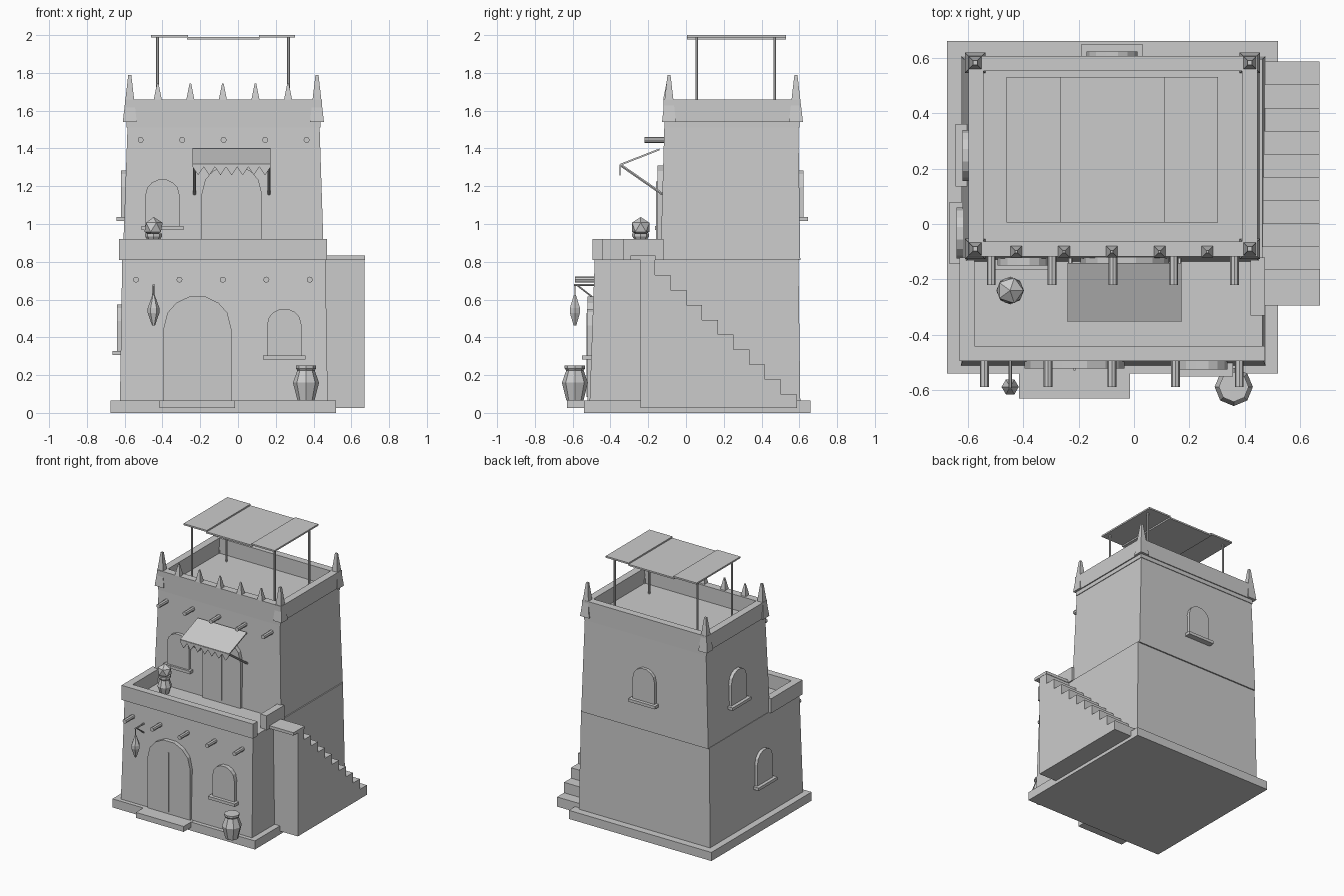
import bpy, math
from mathutils import Matrix, Vector

if "Cube" in bpy.data.objects:
    bpy.data.objects.remove(bpy.data.objects["Cube"])


def mesh(name, verts, faces, mat=None):
    me = bpy.data.meshes.new(name)
    me.from_pydata([tuple(v) for v in verts], [], faces)
    if mat:
        me.transform(mat)
    ob = bpy.data.objects.new(name, me)
    bpy.context.collection.objects.link(ob)
    return ob


def frustum(name, a, b, z0, z1, mat=None):
    """Box between rectangles a (bottom) and b (top): x0, x1, y0, y1."""
    v = [(x, y, z) for r, z in ((a, z0), (b, z1))
         for x, y in ((r[0], r[2]), (r[1], r[2]), (r[1], r[3]), (r[0], r[3]))]
    f = [(3, 2, 1, 0), (4, 5, 6, 7)] + [(i, (i + 1) % 4, (i + 1) % 4 + 4, i + 4) for i in range(4)]
    return mesh(name, v, f, mat)


def box(name, x0, x1, y0, y1, z0, z1, mat=None):
    return frustum(name, (x0, x1, y0, y1), (x0, x1, y0, y1), z0, z1, mat)


def prism(name, prof, d0, d1, mat=None):
    """Profile of (u, z) points extruded along y from d0 to d1."""
    n = len(prof)
    v = [(u, d, z) for d in (d0, d1) for u, z in prof]
    f = [tuple(range(n)), tuple(range(2 * n - 1, n - 1, -1))]
    f += [((i + 1) % n, i, i + n, (i + 1) % n + n) for i in range(n)]
    return mesh(name, v, f, mat)


def lathe(name, prof, x, y, n):
    v = [(x + r * math.cos(2 * math.pi * k / n), y + r * math.sin(2 * math.pi * k / n), z)
         for r, z in prof for k in range(n)]
    f = [(j * n + k, j * n + (k + 1) % n, (j + 1) * n + (k + 1) % n, (j + 1) * n + k)
         for j in range(len(prof) - 1) for k in range(n)]
    f += [tuple(range(n - 1, -1, -1)), tuple(range((len(prof) - 1) * n, len(prof) * n))]
    return mesh(name, v, f)


def rod(name, p, q, r, n=8):
    p, q = Vector(p), Vector(q)
    d = q - p
    ob = lathe(name, [(r, 0), (r, d.length)], 0, 0, n)
    ob.data.transform(Matrix.Translation(p) @ d.to_track_quat('Z', 'Y').to_matrix().to_4x4())
    return ob


def arch(hw, z0, z1):
    """Slightly pointed arch outline."""
    s = z1 - hw * 0.95
    right = [(hw, z0), (hw, s), (hw * .88, s + hw * .48), (hw * .62, s + hw * .77), (hw * .25, z1)]
    return right + [(-u, z) for u, z in reversed(right)]


def window(name, x, y, z0, angle, sill=0.055):
    """Arched panel with a sill; local -y points out of the wall."""
    m = Matrix.Translation((x, y, 0)) @ Matrix.Rotation(math.radians(angle), 4, 'Z')
    prism(name + "_panel", arch(0.092, z0, z0 + 0.245), -0.025, 0.03, m)
    box(name + "_sill", -0.112, 0.112, -sill + 0.005, 0.02, z0 - 0.022, z0, m)


# Plinth, doorstep and two tapering storeys
box("plinth", -0.675, 0.52, -0.54, 0.66, 0, 0.065)
box("doorstep", -0.415, -0.015, -0.63, -0.5, 0.025, 0.066)
frustum("lower_storey", (-0.625, 0.475, -0.51, 0.605), (-0.613, 0.463, -0.483, 0.595), 0.065, 0.815)
frustum("upper_storey", (-0.61, 0.455, -0.135, 0.605), (-0.585, 0.432, -0.115, 0.595), 0.81, 1.51)
box("roof_deck", -0.59, 0.437, -0.115, 0.6, 1.51, 1.545)

# Terrace parapet with a gap for the stairs
box("terrace_parapet_front", -0.63, 0.472, -0.495, -0.44, 0.81, 0.92)
box("terrace_parapet_left", -0.63, -0.575, -0.44, -0.12, 0.81, 0.92)
box("terrace_parapet_right", 0.42, 0.472, -0.33, -0.12, 0.81, 0.92)

# Roof parapet
X0, X1, Y0, Y1, T = -0.598, 0.445, -0.118, 0.607, 0.055
for nm, r in (("front", (X0, X1, Y0, Y0 + T)), ("back", (X0, X1, Y1 - T, Y1)),
              ("left", (X0, X0 + T, Y0 + T, Y1 - T)), ("right", (X1 - T, X1, Y0 + T, Y1 - T))):
    box("roof_parapet_" + nm, *r, 1.54, 1.66)


# Corner pinnacles and small front merlons
def spike(name, x, y, h, t, z0, z1):
    frustum(name, (x - h, x + h, y - h, y + h), (x - t, x + t, y - t, y + t), z0, z1)


for x in (-0.573, 0.418):
    for y in (-0.09, 0.582):
        spike("corner_pinnacle", x, y, 0.037, 0.008, 1.54, 1.79)
for i in range(5):
    spike("merlon", -0.425 + i * 0.1725, -0.1, 0.021, 0.004, 1.66, 1.745)

# Projecting beam ends
for i in range(5):
    x = -0.54 + i * 0.23
    rod("lower_beam", (x, -0.45, 0.705), (x, -0.588, 0.705), 0.016)
    x = -0.515 + i * 0.2195
    rod("upper_beam", (x, -0.1, 1.445), (x, -0.22, 1.445), 0.016)

# Doors with a dividing slat
for nm, x, y, hw, z0, z1 in (("lower_door", -0.215, -0.522, 0.18, 0.065, 0.615),
                             ("upper_door", -0.033, -0.152, 0.16, 0.815, 1.31)):
    prism(nm, arch(hw, z0, z1), y, y + 0.06, Matrix.Translation((x, 0, 0)))
    box(nm + "_slat", x - 0.004, x + 0.004, y - 0.006, y + 0.01, z0 + 0.02, z1 - 0.085)

# Windows
window("front_lower_window", 0.245, -0.5, 0.305, 0)
window("front_upper_window", -0.4, -0.124, 0.99, 0, 0.045)
window("left_lower_window", -0.615, -0.033, 0.328, -90)
window("left_upper_window", -0.594, 0.248, 1.037, -90)
window("back_upper_window", -0.08, 0.597, 1.037, 180)

# Side staircase: one stepped profile in y, z turned onto the x axis
prof = [(-0.24, 0.025), (-0.24, 0.812)]
y = -0.165
prof += [(y, 0.812)]
for k in range(9):
    z = 0.73 - k * 0.079
    prof += [(y, z), (y + 0.0835, z)]
    y += 0.0835
prof += [(y, 0.025)]
turn = Matrix.Rotation(math.radians(90), 4, 'Z')
prism("staircase", prof, -0.67, -0.46, turn)
box("stair_landing", 0.465, 0.672, -0.295, -0.162, 0.81, 0.832)

# Awning: sloped cloth, zigzag valance and two braces
slope = [(-0.14, 1.39), (-0.14, 1.4), (-0.35, 1.318), (-0.35, 1.308)]
prism("awning_cloth", slope, -0.172, 0.24, turn)
n, w = 7, 0.412 / 7
zig = [(0.172, 1.315), (-0.24, 1.315)]
for i in range(n):
    zig += [(-0.24 + i * w, 1.302), (-0.24 + (i + 0.5) * w, 1.258)]
zig += [(0.172, 1.302)]
prism("awning_valance", zig, -0.353, -0.346)
for x in (-0.23, 0.164):
    rod("awning_brace", (x, -0.343, 1.31), (x, -0.125, 1.158), 0.008, 6)

# Roof canopy on four poles
for x in (-0.425, 0.268):
    for y in (0.057, 0.47):
        rod("canopy_pole", (x, y, 1.54), (x, y, 1.99), 0.008, 6)
box("canopy_panel_left", -0.46, -0.265, 0.005, 0.53, 1.988, 2.0)
box("canopy_panel_middle", -0.27, 0.113, 0.005, 0.53, 1.977, 1.989)
box("canopy_panel_right", 0.11, 0.303, 0.005, 0.53, 1.988, 2.0)

# Large jar by the door
lathe("floor_jar", [(0.045, 0.065), (0.069, 0.16), (0.046, 0.225), (0.054, 0.235), (0.054, 0.25)],
      0.36, -0.588, 8)

# Planter with a faceted shrub on the terrace
lathe("planter", [(0.032, 0.815), (0.05, 0.87), (0.035, 0.92), (0.045, 0.935), (0.045, 0.95)],
      -0.447, -0.24, 8)
bpy.ops.mesh.primitive_ico_sphere_add(subdivisions=1, radius=0.054, location=(-0.447, -0.24, 0.983))
bpy.context.object.name = "shrub"

# Hanging lantern and its bracket
lathe("lantern", [(0.008, 0.462), (0.031, 0.53), (0.031, 0.555), (0.006, 0.625)], -0.447, -0.588, 6)
rod("lantern_hanger", (-0.447, -0.588, 0.62), (-0.447, -0.588, 0.68), 0.004, 6)
rod("lantern_arm", (-0.447, -0.47, 0.677), (-0.447, -0.592, 0.677), 0.006, 6)
rod("lantern_brace", (-0.447, -0.485, 0.605), (-0.447, -0.575, 0.675), 0.005, 6)
